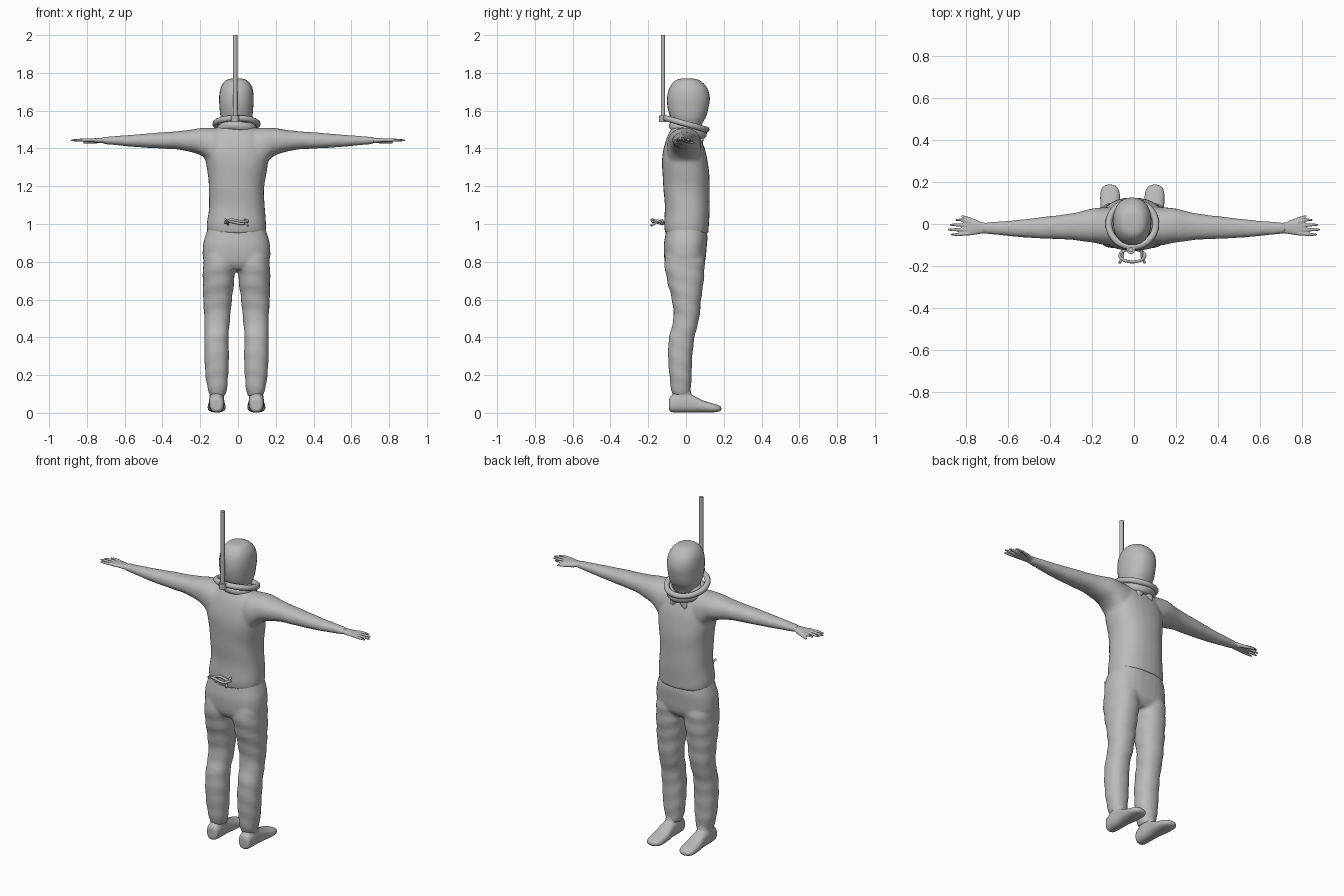
import bpy, bmesh, math
from mathutils import Vector

cube = bpy.data.objects.get("Cube")
if cube:
    bpy.data.objects.remove(cube, do_unlink=True)

grey = bpy.data.materials.new("plain_grey")
grey.use_nodes = True
shade = (0.5, 0.5, 0.5, 1)
grey.diffuse_color = shade
grey.node_tree.nodes["Principled BSDF"].inputs["Base Color"].default_value = shade

MID = -0.008          # the body stands slightly off centre
SIDES = 28


def blend(rows, steps):
    """Smoothly interpolate between cross-section rows."""
    out = []
    last = len(rows) - 1
    for i in range(last):
        p0, p1 = rows[max(i - 1, 0)], rows[i]
        p2, p3 = rows[i + 1], rows[min(i + 2, last)]
        for s in range(steps):
            t = s / steps
            out.append([b + 0.5 * t * (c - a + t * (2 * a - 5 * b + 4 * c - d + t * (3 * (b - c) + d - a)))
                        for a, b, c, d in zip(p0, p1, p2, p3)])
    out.append(rows[last])
    return out


def loft(bm, axis, rows, flip=1, shift=0, square=0.9, fold=0, freq=60, steps=4):
    """Skin rounded sections; each row is (position, min a, max a, min b, max b)."""
    rings = []
    for t, a0, a1, b0, b1 in blend(rows, steps):
        ring = []
        for k in range(SIDES):
            ang = math.tau * k / SIDES
            c, s = math.cos(ang), math.sin(ang)
            grow = 1 + fold * math.sin(t * freq + 2 * s + c)
            a = (a0 + a1) / 2 + (a1 - a0) / 2 * grow * math.copysign(abs(c) ** square, c)
            b = (b0 + b1) / 2 + (b1 - b0) / 2 * grow * math.copysign(abs(s) ** square, s)
            x, y, z = {"x": (t, a, b), "y": (a, t, b), "z": (a, b, t)}[axis]
            ring.append(bm.verts.new((flip * x + shift, y, z)))
        rings.append(ring)
    for low, high in zip(rings, rings[1:]):
        for k in range(SIDES):
            j = (k + 1) % SIDES
            bm.faces.new((low[k], low[j], high[j], high[k]))
    bm.faces.new(rings[0])
    bm.faces.new(rings[-1])


def finish(name, bm, voxel=0, smooth=0):
    """Turn a bmesh into an object; overlapping shells are fused when voxel is set."""
    bmesh.ops.recalc_face_normals(bm, faces=bm.faces)
    mesh = bpy.data.meshes.new(name)
    bm.to_mesh(mesh)
    bm.free()
    for face in mesh.polygons:
        face.use_smooth = True
    mesh.materials.append(grey)
    obj = bpy.data.objects.new(name, mesh)
    bpy.context.collection.objects.link(obj)
    if voxel:
        fuse = obj.modifiers.new("fuse", "REMESH")
        fuse.mode = "VOXEL"
        fuse.voxel_size = voxel
        fuse.use_smooth_shade = True
    if smooth:
        relax = obj.modifiers.new("relax", "SMOOTH")
        relax.iterations = smooth
    return obj


def tube(name, points, radius, closed=False):
    """Round cord along a path."""
    curve = bpy.data.curves.new(name, "CURVE")
    curve.dimensions = "3D"
    curve.bevel_depth = radius
    curve.bevel_resolution = 3
    curve.use_fill_caps = True
    line = curve.splines.new("POLY")
    line.points.add(len(points) - 1)
    for spot, p in zip(line.points, points):
        spot.co = (*p, 1)
    line.use_cyclic_u = closed
    line.use_smooth = True
    curve.materials.append(grey)
    obj = bpy.data.objects.new(name, curve)
    bpy.context.collection.objects.link(obj)


def loop(cx, cy, rx, ry, height, tilt, wave=0):
    """Points of a tilted oval."""
    angles = [math.tau * k / 40 for k in range(40)]
    return [(cx + rx * math.cos(a), cy + ry * math.sin(a),
             height + tilt * math.sin(a) + wave * math.cos(3 * a)) for a in angles]


# Shirt: torso and both sleeves fused
shirt = bmesh.new()
loft(shirt, "z", [(.95, -.16, .145, -.11, .12), (1, -.165, .15, -.115, .122),
                  (1.1, -.153, .14, -.113, .125), (1.2, -.155, .14, -.12, .125),
                  (1.3, -.165, .155, -.127, .12), (1.38, -.175, .165, -.122, .105),
                  (1.45, -.15, .14, -.105, .08), (1.5, -.115, .1, -.08, .065),
                  (1.55, -.07, .06, -.05, .06)], square=.85, fold=.008, freq=35)
SLEEVE = [(.06, -.1, .08, 1.27, 1.5), (.13, -.1, .08, 1.3, 1.51), (.19, -.09, .075, 1.36, 1.508),
          (.3, -.075, .05, 1.392, 1.493), (.42, -.07, .035, 1.4, 1.484),
          (.55, -.062, .02, 1.408, 1.473), (.67, -.05, .01, 1.42, 1.464), (.72, -.046, .008, 1.424, 1.46)]
for side in (1, -1):
    loft(shirt, "x", SLEEVE, side, fold=.01)
finish("shirt", shirt, .009, 5)

# Trousers: hips and both legs fused
trousers = bmesh.new()
loft(trousers, "z", [(.76, -.1, .085, -.09, .07), (.8, -.178, .162, -.112, .1),
                     (.88, -.186, .17, -.118, .11), (.94, -.172, .157, -.11, .113),
                     (1, -.15, .135, -.1, .1)], square=.8)
LEG = [(.09, .06, .14, -.07, .022), (.13, .05, .153, -.08, .026), (.2, .044, .164, -.088, .03),
       (.3, .04, .17, -.095, .034), (.4, .042, .17, -.09, .045), (.5, .034, .17, -.066, .07),
       (.6, .024, .176, -.075, .08), (.7, .012, .178, -.1, .094), (.8, .004, .176, -.115, .1),
       (.86, .002, .16, -.1, .09)]
for side in (1, -1):
    loft(trousers, "z", LEG, side, MID, fold=.022, freq=70)
finish("trousers", trousers, .009, 3)

# Shoes: a long rounded foot with an ankle
for side, label in ((1, "left"), (-1, "right")):
    shoe = bmesh.new()
    loft(shoe, "y", [(-.09, .085, .125, .015, .07), (-.08, .07, .14, .004, .09),
                     (-.03, .064, .146, .002, .105), (.03, .064, .146, .002, .095),
                     (.09, .058, .152, .002, .066), (.15, .06, .152, .003, .048),
                     (.178, .075, .14, .008, .038), (.187, .095, .12, .014, .03)],
         side, MID, square=.8)
    loft(shoe, "z", [(.04, .068, .142, -.08, .04), (.09, .066, .142, -.072, .03),
                     (.15, .07, .14, -.065, .02)], side, MID)
    finish(label + "_shoe", shoe, .006, 3)

# Hands: palm, four fingers and a thumb
for side, label in ((1, "left"), (-1, "right")):
    hand = bmesh.new()
    loft(hand, "x", [(.69, -.04, .004, 1.426, 1.458), (.74, -.048, .01, 1.43, 1.455),
                     (.78, -.055, .016, 1.435, 1.453), (.81, -.052, .01, 1.438, 1.451)], side)
    for k, tip in enumerate((.85, .876, .885, .87)):
        y, end = .009 - .018 * k, .019 - .023 * k
        loft(hand, "x", [(.78, y - .009, y + .009, 1.436, 1.453),
                         (tip - .03, end - .007, end + .007, 1.437, 1.451),
                         (tip, end - .004, end + .004, 1.439, 1.446)], side)
    loft(hand, "x", [(.73, -.012, .012, 1.428, 1.45), (.775, .011, .03, 1.426, 1.443),
                     (.82, .032, .044, 1.426, 1.436)], side)
    finish(label + "_hand", hand, .004, 1)

# Hooded head
hood = bmesh.new()
loft(hood, "z", [(1.47, -.065, .05, -.055, .06), (1.53, -.08, .065, -.065, .085),
                 (1.57, -.093, .076, -.085, .107), (1.62, -.098, .081, -.098, .12),
                 (1.67, -.1, .083, -.1, .126), (1.72, -.092, .076, -.088, .112),
                 (1.755, -.07, .055, -.062, .08), (1.768, -.045, .03, -.035, .05),
                 (1.771, -.01, -.006, 0, .01)], square=.9)
finish("hood", hood)

# Gathered cloth under the hood, with two loose points at the front
tube("neck_cloth", loop(MID, .01, .082, .075, 1.498, -.022, .004), .026, True)
flaps = bmesh.new()
for side in (1, -1):
    loft(flaps, "z", [(1.42, .035, .05, .078, .088), (1.45, .01, .055, .07, .092),
                      (1.5, 0, .03, .06, .09)], side, MID)
finish("cloth_points", flaps)

# Noose around the neck, its knot and the hanging rope
tube("noose", loop(MID, 0, .112, .108, 1.53, -.03), .016, True)
back = Vector((-.015, -.122, 0))
tube("noose_knot", [back + Vector((0, 0, z)) for z in (1.54, 1.574)], .021)
tube("hanging_rope", [back + Vector((0, 0, z)) for z in (1.56, 2)], .012)

# Cord loop and loose ends behind the waist
tube("wrist_cord", loop(MID, -.15, .06, .03, 1.012, -.006, .005), .007, True)
for side in (1, -1):
    x = MID + side * .045
    tube("cord_end", [(x, -.12, 1.01 + side * .012), (x, -.155, 1.008),
                      (x + side * .015, -.185, 1.008 - side * .016)], .006)
